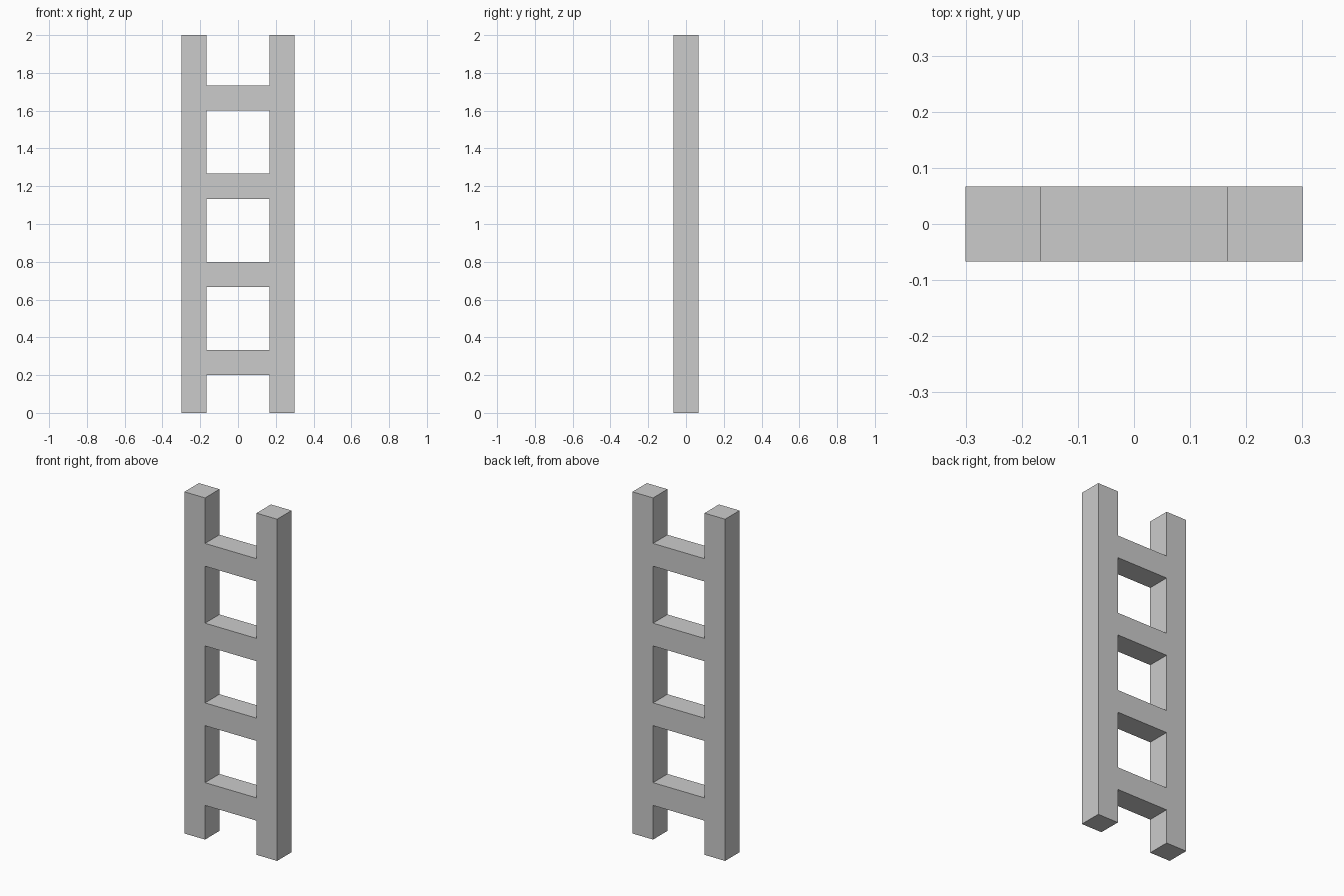
import bpy, bmesh

if "Cube" in bpy.data.objects:
    bpy.data.objects.remove(bpy.data.objects["Cube"])

UNIT = 2 / 15                      # thickness of rails and rungs
X = [-0.3, -0.3 + UNIT, 0.3 - UNIT, 0.3]
RUNG_BOTTOMS = [0.2 + i * 3.5 * UNIT for i in range(4)]
Z = [0.0] + [z for b in RUNG_BOTTOMS for z in (b, b + UNIT)] + [2.0]

bm = bmesh.new()
grid = {}


def vert(i, k):
    if (i, k) not in grid:
        grid[i, k] = bm.verts.new((X[i], -UNIT / 2, Z[k]))
    return grid[i, k]


# front profile: two full-height rails, rungs in every second row
for k in range(len(Z) - 1):
    for i in ((0, 1, 2) if k % 2 else (0, 2)):
        bm.faces.new([vert(i, k), vert(i + 1, k), vert(i + 1, k + 1), vert(i, k + 1)])

# give the profile its depth as one closed solid
ext = bmesh.ops.extrude_face_region(bm, geom=bm.faces[:], use_keep_orig=True)
bmesh.ops.translate(bm, vec=(0, UNIT, 0),
                    verts=[g for g in ext["geom"] if isinstance(g, bmesh.types.BMVert)])
bmesh.ops.recalc_face_normals(bm, faces=bm.faces[:])

mesh = bpy.data.meshes.new("ladder")
bm.to_mesh(mesh)
bm.free()
bpy.context.collection.objects.link(bpy.data.objects.new("ladder", mesh))
